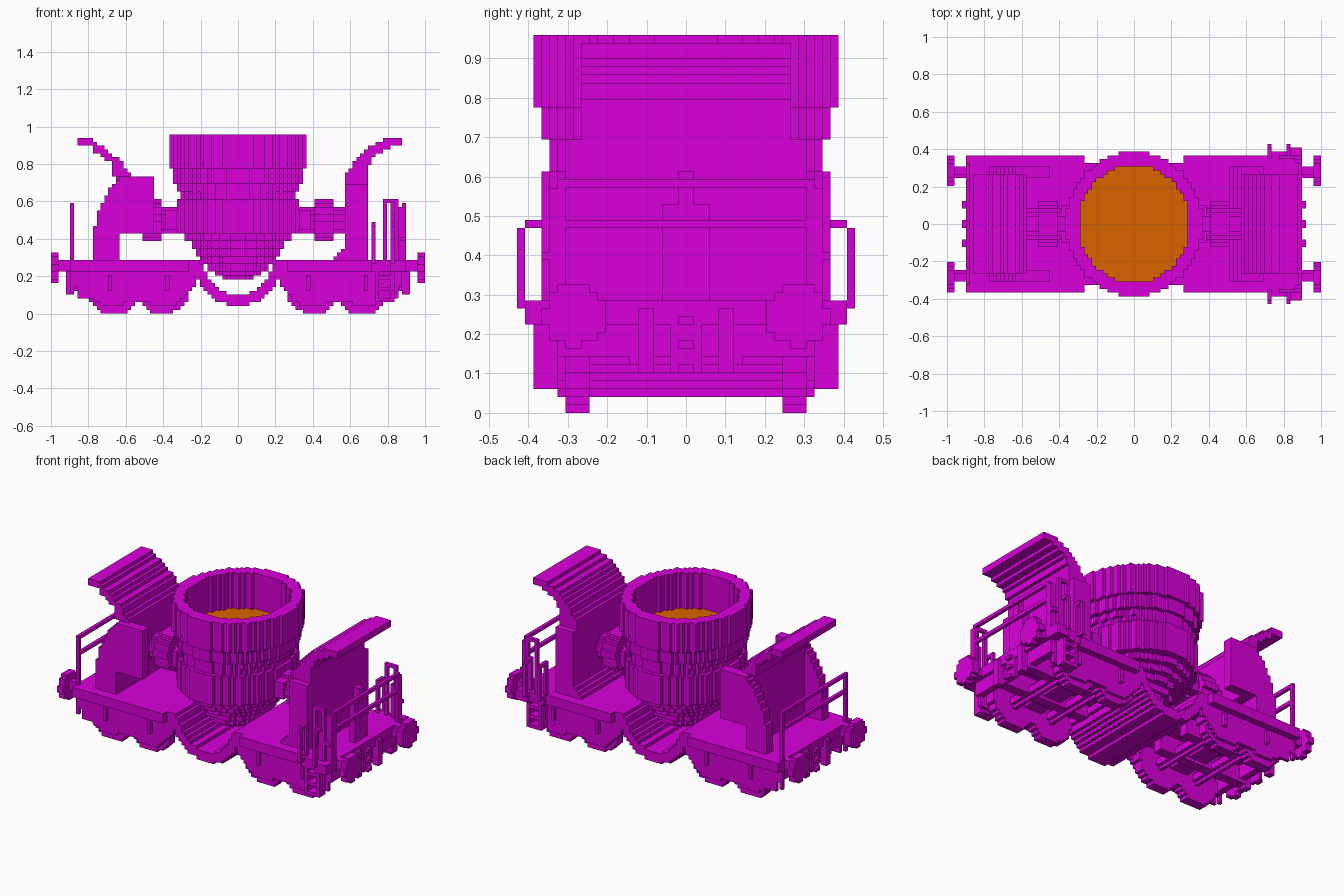
import bpy, bmesh, math

U = 2 / 98  # edge of one building block

if "Cube" in bpy.data.objects:
    bpy.data.objects.remove(bpy.data.objects["Cube"])


def material(name, rgb):
    m = bpy.data.materials.new(name)
    m.use_nodes = True
    m.diffuse_color = (*rgb, 1)
    m.node_tree.nodes["Principled BSDF"].inputs["Base Color"].default_value = (*rgb, 1)
    return m


MAGENTA = material("magenta paint", (0.7, 0, 0.7))
ORANGE = material("molten orange", (0.7, 0.125, 0))
AXES = ((1, 0, 0), (0, 1, 0), (0, 0, 1))


def skin(name, cells, mat=MAGENTA, mirror=""):
    """Turn a set of grid cells into one mesh made of its exposed faces."""
    if "x" in mirror:
        cells = cells | {(-1 - i, j, k) for i, j, k in cells}
    if "y" in mirror:
        cells = cells | {(i, -1 - j, k) for i, j, k in cells}
    bm = bmesh.new()
    verts = {}

    def vert(p):
        if p not in verts:
            verts[p] = bm.verts.new([c * U for c in p])
        return verts[p]

    for c in cells:
        for a in range(3):
            b, d = AXES[(a + 1) % 3], AXES[(a + 2) % 3]
            for side in (0, 1):
                step = 2 * side - 1
                if tuple(c[n] + step * AXES[a][n] for n in range(3)) in cells:
                    continue
                o = [c[n] + side * AXES[a][n] for n in range(3)]
                loop = [tuple(o[n] + u * b[n] + v * d[n] for n in range(3))
                        for u, v in ((0, 0), (1, 0), (1, 1), (0, 1))]
                bm.faces.new([vert(p) for p in (loop if side else loop[::-1])])
    bmesh.ops.dissolve_limit(bm, angle_limit=0.01, verts=bm.verts[:], edges=bm.edges[:])
    mesh = bpy.data.meshes.new(name)
    bm.to_mesh(mesh)
    bm.free()
    mesh.materials.append(mat)
    bpy.context.collection.objects.link(bpy.data.objects.new(name, mesh))


def span(lo, hi):
    a = round(lo / U)
    return range(a, max(a + 1, round(hi / U)))


def block(x, y, z):
    return {(i, j, k) for i in span(*x) for j in span(*y) for k in span(*z)}


def fill(x, y, z, rule):
    return {c for c in block(x, y, z) if rule(*[(n + 0.5) * U for n in c])}


def inside(poly, x, z):
    hit = False
    for (x0, z0), (x1, z1) in zip(poly, poly[1:] + poly[:1]):
        if (z0 > z) != (z1 > z) and x < x0 + (z - z0) * (x1 - x0) / (z1 - z0):
            hit = not hit
    return hit


def prism(poly, y):
    xs, zs = zip(*poly)
    return fill((min(xs), max(xs)), y, (min(zs), max(zs)), lambda a, b, c: inside(poly, a, c))


def wheel(axis_x, z, r, y):
    return fill((axis_x - r, axis_x + r), y, (z - r, z + r),
                lambda a, b, c: math.hypot(a - axis_x, c - z) < r)


def drum(x, y, z, r):
    """Round bar lying along x."""
    return fill(x, (y - r, y + r), (z - r, z + r), lambda a, b, c: math.hypot(b - y, c - z) < r)


# Ladle: bottom height, x radius and y radius of every band
BANDS = [(0.18, 0.09, 0.1), (0.205, 0.13, 0.14), (0.245, 0.16, 0.18), (0.285, 0.195, 0.21),
         (0.327, 0.22, 0.24), (0.367, 0.255, 0.28), (0.408, 0.29, 0.32), (0.43, 0.325, 0.367),
         (0.62, 0.305, 0.345), (0.67, 0.32, 0.345), (0.715, 0.345, 0.365), (0.78, 0.365, 0.386)]


def ellipse(x, y, rx, ry):
    return (x / rx) ** 2 + (y / ry) ** 2 < 1


def ladle_rule(x, y, z):
    _, rx, ry = [b for b in BANDS if b[0] <= z + 0.011][-1]
    return ellipse(x, y, rx, ry) and not (z > 0.715 and ellipse(x, y, 0.295, 0.315))


skin("ladle", fill((-0.4, 0.4), (-0.4, 0.4), (0.184, 0.96), ladle_rule))
skin("molten_slag", fill((-0.3, 0.3), (-0.32, 0.32), (0.715, 0.735),
                         lambda x, y, z: ellipse(x, y, 0.295, 0.315)), ORANGE)

# Trunnions that carry the ladle
skin("trunnions", drum((0.31, 0.58), 0, 0.505, 0.075) | drum((0.41, 0.5), 0, 0.505, 0.115)
     | block((0.33, 0.39), (-0.1, 0.1), (0.45, 0.56)), mirror="x")

# Deck with narrowed inner ends, and the dropped cradle between the halves
skin("decks", block((0.27, 0.9), (-0.367, 0.367), (0.225, 0.286))
     | block((0.2, 0.27), (-0.325, 0.325), (0.225, 0.286)), mirror="x")
skin("drop_cradle", fill((-0.24, 0.24), (-0.327, 0.327), (0.04, 0.265),
                         lambda x, y, z: 0.18 < math.hypot(x, z - 0.28) < 0.237))

# Bogies: recessed side frames with raised axle guides, wheels behind
FRAME = [(0.2, 0.23), (0.215, 0.18), (0.28, 0.09), (0.33, 0.05), (0.46, 0.05), (0.49, 0.07),
         (0.58, 0.07), (0.61, 0.05), (0.74, 0.05), (0.78, 0.08), (0.85, 0.09), (0.88, 0.18), (0.88, 0.23)]
skin("bogie_side_frames", prism(FRAME, (0.306, 0.327)), mirror="xy")
guides = set()
for x in (0.38, 0.68):
    guides |= block((x - 0.01, x + 0.01), (0.327, 0.347), (0.122, 0.21))
skin("axle_guides", guides, mirror="xy")
skin("wheels", wheel(0.4, 0.143, 0.147, (0.245, 0.306)) | wheel(0.663, 0.143, 0.147, (0.245, 0.306)),
     mirror="xy")
skin("axles", wheel(0.4, 0.143, 0.035, (-0.25, 0.25)) | wheel(0.663, 0.143, 0.035, (-0.25, 0.25)), mirror="x")
skin("underframe_beams", block((0.26, 0.88), (0.08, 0.143), (0.12, 0.225)), mirror="xy")
skin("bolsters", block((0.47, 0.59), (-0.306, 0.306), (0.143, 0.225))
     | block((0.83, 0.88), (-0.306, 0.306), (0.143, 0.225)), mirror="x")

# Heat shields curving outward above the towers
SHIELD = [(0.87, 0.945), (0.79, 0.935), (0.7, 0.89), (0.63, 0.82), (0.57, 0.73), (0.57, 0.69),
          (0.69, 0.69), (0.69, 0.79), (0.74, 0.845), (0.8, 0.885), (0.87, 0.905)]
FLAT_SHIELD = [(-0.86, 0.945), (-0.79, 0.945), (-0.72, 0.885), (-0.62, 0.81), (-0.575, 0.735),
               (-0.67, 0.735), (-0.67, 0.8), (-0.78, 0.875), (-0.79, 0.905), (-0.86, 0.905)]
skin("heat_shield", prism(SHIELD, (-0.265, 0.265)))
skin("flat_heat_shield", prism(FLAT_SHIELD, (-0.265, 0.265)))

# Plain upright tower at one end
skin("straight_tower", prism([(0.5, 0.28), (0.57, 0.36), (0.57, 0.7), (0.69, 0.7), (0.69, 0.28)],
                             (-0.306, 0.306)))

# Pair of curved gussets joined by a wall at the other end
GUSSET = [(-0.78, 0.28), (-0.78, 0.42), (-0.75, 0.54), (-0.7, 0.65), (-0.63, 0.735),
          (-0.45, 0.735), (-0.45, 0.43), (-0.635, 0.43), (-0.635, 0.28)]
skin("tower_gussets", prism(GUSSET, (0.245, 0.306)), mirror="y")
skin("tower_wall", block((-0.655, -0.571), (-0.245, 0.245), (0.43, 0.735))
     | block((-0.655, -0.635), (-0.245, 0.245), (0.286, 0.43)))

# Buffers, couplers and end fittings
skin("buffers", drum((0.9, 0.97), 0.28, 0.25, 0.035) | drum((0.96, 1.0), 0.28, 0.25, 0.08), mirror="xy")
coupler = block((0.88, 0.9), (-0.04, 0.04), (0.102, 0.225))
for z in (0.102, 0.163, 0.225):
    coupler |= block((0.9, 0.92), (-0.02, 0.02), (z, z + U))
skin("couplers", coupler, mirror="x")
skin("end_brackets", block((0.88, 0.92), (0.08, 0.122), (0.102, 0.265)), mirror="xy")


# Railings across both ends
def railing(name, x, y, bottom):
    row = (x, x + U)
    cells = block(row, (y, y + U), (bottom, 0.592))
    for z in (0.47, 0.57):
        cells |= block(row, (0, y), (z, z + U))
    skin(name, cells, mirror="y")


railing("end_railing", -0.9, 0.306, 0.1)
railing("platform_railing", 0.88, 0.306, 0.28)

# Brake stand, hoops, side steps, grab rails and ladders
skin("brake_stand", block((0.816, 0.857), (-0.06, 0.06), (0.286, 0.53))
     | block((0.816, 0.857), (-0.02, 0.02), (0.53, 0.612)))


def hoop(x0, x1, y, z0, z1):
    row = (y, y + U)
    return block((x0, x1), row, (z0, z1)) - block((x0 + U, x1 - U), row, (z0 - U, z1 - U))


skin("platform_hoops", hoop(0.776, 0.857, 0.347, 0.28, 0.612)
     | block((0.816, 0.9), (0.347, 0.367), (0.39, 0.41))
     | block((0.857, 0.9), (0.327, 0.347), (0.28, 0.58)), mirror="y")
skin("side_steps", block((0.816, 0.9), (0.367, 0.408), (0.225, 0.286))
     | block((0.714, 0.816), (0.367, 0.388), (0.225, 0.286)), mirror="y")
grab = set()
for x in (0.714, 0.816):
    grab |= block((x, x + U), (0.408, 0.43), (0.286, 0.47))
    grab |= block((x, x + U), (0.347, 0.408), (0.47, 0.49))
    grab |= block((x, x + U), (0.347, 0.43), (0.265, 0.286))
    grab |= block((x, x + U), (0.347, 0.367), (0.28, 0.49))
skin("grab_rails", grab, mirror="y")
ladder = set()
for x in (0.735, 0.816):
    ladder |= block((x, x + U), (0.327, 0.388), (0.061, 0.225))
for z in (0.061, 0.122, 0.184):
    ladder |= block((0.735, 0.836), (0.327, 0.388), (z, z + U))
skin("side_ladders", ladder, mirror="y")
